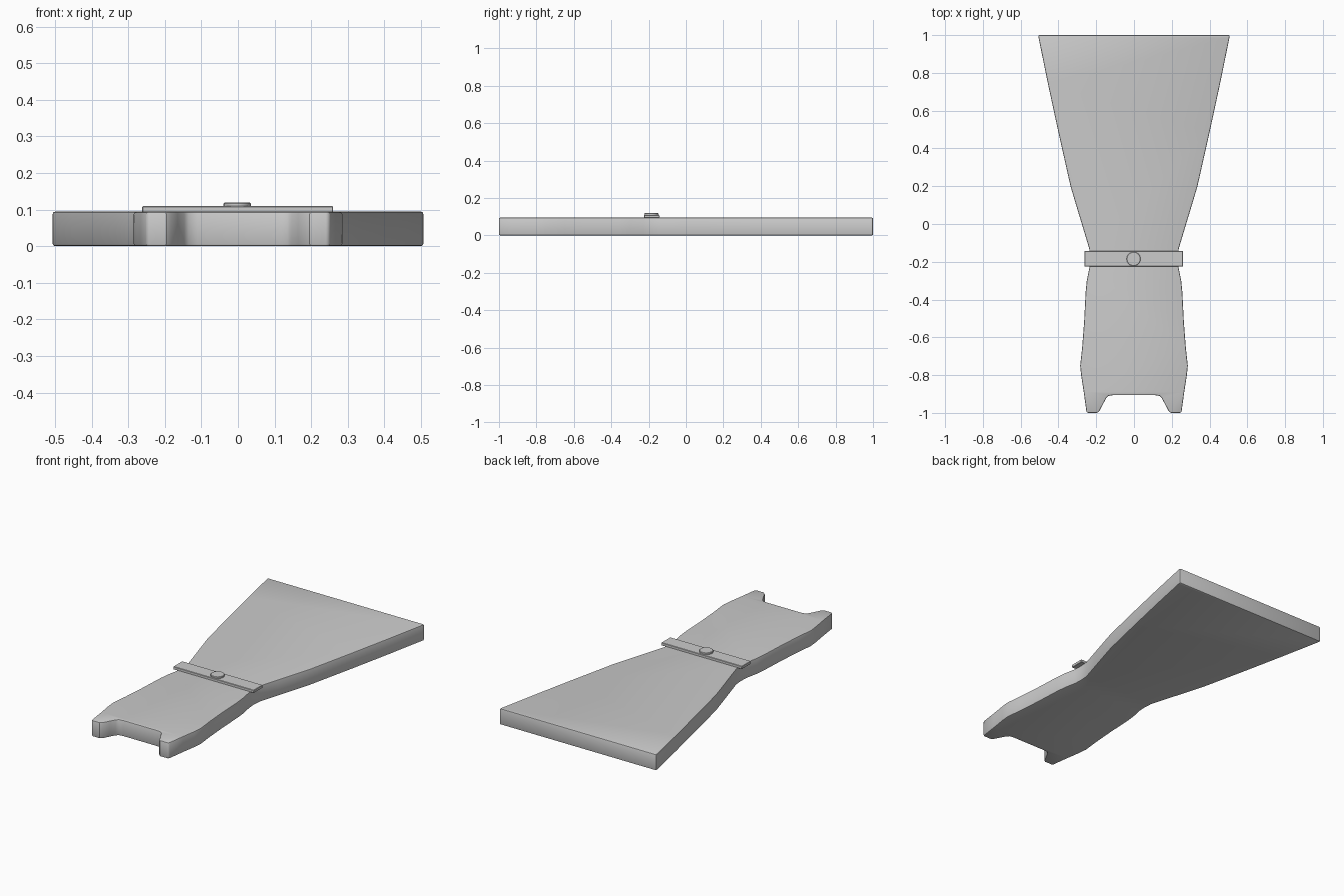
import bpy, bmesh

if "Cube" in bpy.data.objects:
    bpy.data.objects.remove(bpy.data.objects["Cube"])


def finish(obj, bevel, segments=2, angle=0.9):
    # Soft edge rounding plus smooth shading with sharp creases
    mod = obj.modifiers.new("soft_edges", "BEVEL")
    mod.width = bevel
    mod.segments = segments
    mod.limit_method = 'ANGLE'
    mod.angle_limit = angle
    bpy.ops.object.select_all(action='DESELECT')
    obj.select_set(True)
    bpy.context.view_layer.objects.active = obj
    bpy.ops.object.modifier_apply(modifier=mod.name)
    bpy.ops.object.shade_smooth_by_angle(angle=0.6)


def slab(name, outline, z0, z1):
    # Extrude a flat outline from z0 to z1
    mesh = bpy.data.meshes.new(name)
    bm = bmesh.new()
    face = bm.faces.new([bm.verts.new((x, y, z0)) for x, y in outline])
    ext = bmesh.ops.extrude_face_region(bm, geom=[face])
    for v in ext["geom"]:
        if isinstance(v, bmesh.types.BMVert):
            v.co.z = z1
    bmesh.ops.recalc_face_normals(bm, faces=bm.faces)
    bm.to_mesh(mesh)
    bm.free()
    obj = bpy.data.objects.new(name, mesh)
    bpy.context.collection.objects.link(obj)
    return obj


# Dress body: right half outline from hem to neckline, then mirrored
half = [(0.507, 1.0), (0.505, 0.985), (0.455, 0.74), (0.40, 0.485), (0.336, 0.20),
        (0.305, 0.095), (0.27, -0.02), (0.237, -0.13), (0.233, -0.18),
        (0.236, -0.23), (0.25, -0.30), (0.256, -0.36), (0.264, -0.52),
        (0.274, -0.65), (0.285, -0.75), (0.28, -0.80), (0.266, -0.89),
        (0.252, -0.992), (0.246, -1.0), (0.196, -1.0), (0.183, -0.99),
        (0.165, -0.955), (0.147, -0.922), (0.135, -0.91), (0.11, -0.906)]
outline = half + [(-x, y) for x, y in reversed(half)]
finish(slab("dress_body", outline, 0.003, 0.097), 0.006)

# Belt strip across the waist
belt = [(-0.262, -0.225), (0.26, -0.225), (0.26, -0.143), (-0.262, -0.143)]
finish(slab("belt", belt, 0.095, 0.112), 0.002, 1)

# Round buckle on the belt
bpy.ops.mesh.primitive_cylinder_add(vertices=32, radius=0.037, depth=0.022,
                                    location=(-0.002, -0.185, 0.111))
buckle = bpy.context.object
buckle.name = "buckle"
finish(buckle, 0.002, 1)

# Rest the piece on z = 0
for obj in bpy.context.scene.objects:
    obj.location.z -= 0.003
